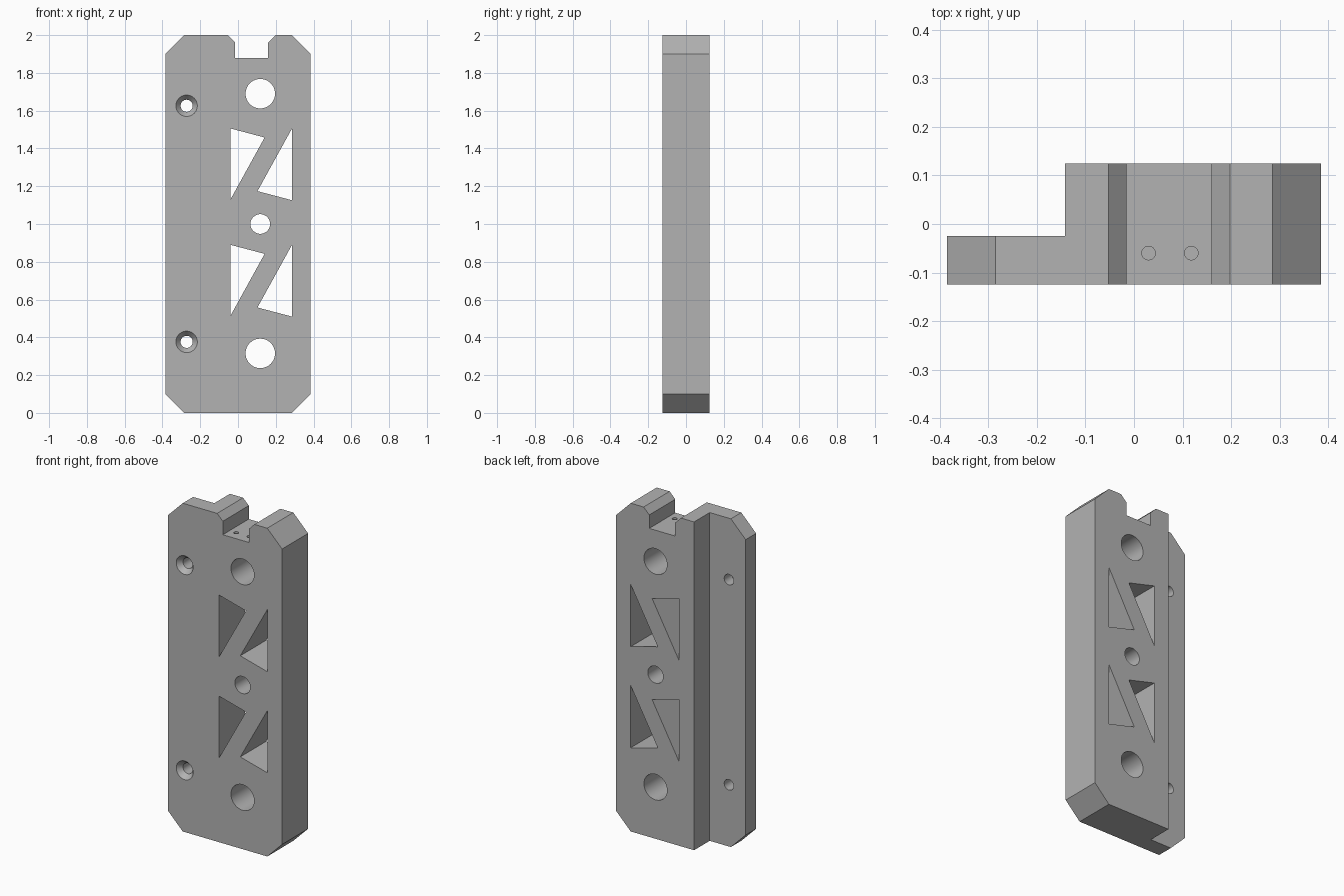
import bpy, bmesh, math
from mathutils import Matrix, Vector

cube = bpy.data.objects.get("Cube")
if cube:
    bpy.data.objects.remove(cube, do_unlink=True)

HALF_W, HALF_D, HEIGHT, CHAMFER = 0.385, 0.125, 2.0, 0.1


def make_object(name, bm):
    bmesh.ops.recalc_face_normals(bm, faces=bm.faces)
    mesh = bpy.data.meshes.new(name)
    bm.to_mesh(mesh)
    bm.free()
    obj = bpy.data.objects.new(name, mesh)
    bpy.context.collection.objects.link(obj)
    return obj


def prism(name, outline, y0, y1):
    """Extrude an (x, z) outline from y0 to y1."""
    bm = bmesh.new()
    face = bm.faces.new([bm.verts.new((x, y0, z)) for x, z in outline])
    out = bmesh.ops.extrude_face_region(bm, geom=[face])
    verts = [v for v in out["geom"] if isinstance(v, bmesh.types.BMVert)]
    bmesh.ops.translate(bm, verts=verts, vec=(0, y1 - y0, 0))
    return make_object(name, bm)


def drill(name, start, end, r_start, r_end, sides=48):
    """Round or conical cutter between two points."""
    start, end = Vector(start), Vector(end)
    axis = end - start
    turn = axis.to_track_quat("Z", "Y").to_matrix().to_4x4()
    bm = bmesh.new()
    bmesh.ops.create_cone(bm, cap_ends=True, segments=sides, radius1=r_start,
                          radius2=r_end, depth=axis.length,
                          matrix=Matrix.Translation((start + end) / 2) @ turn)
    return make_object(name, bm)


# Block outline with chamfered corners and the top notch
block = prism("mounting_block", [
    (-HALF_W + CHAMFER, 0), (HALF_W - CHAMFER, 0), (HALF_W, CHAMFER),
    (HALF_W, HEIGHT - CHAMFER), (HALF_W - CHAMFER, HEIGHT),
    (0.198, HEIGHT), (0.16, 1.962), (0.16, 1.88),
    (-0.015, 1.88), (-0.015, 1.962), (-0.053, HEIGHT),
    (-HALF_W + CHAMFER, HEIGHT), (-HALF_W, HEIGHT - CHAMFER), (-HALF_W, CHAMFER),
], -HALF_D, HALF_D)

# Rear step that leaves a thin flange
cutters = [prism("flange_step_cutter",
                 [(-0.6, -0.2), (-0.142, -0.2), (-0.142, 2.2), (-0.6, 2.2)], -0.025, 0.4)]

# Large and centre through holes
for z, radius in ((0.315, 0.078), (1.0, 0.052), (1.69, 0.078)):
    cutters.append(drill("through_hole_cutter", (0.118, -0.2, z), (0.118, 0.2, z), radius, radius))

# Countersunk screw holes in the flange
for z in (0.376, 1.626):
    cutters.append(drill("screw_hole_cutter", (-0.272, -0.2, z), (-0.272, 0.2, z), 0.032, 0.032))
    cutters.append(drill("countersink_cutter", (-0.272, -0.135, z), (-0.272, -0.095, z), 0.065, 0.032))

# Paired triangular windows, each pair with a diagonal web between
triangle = [(-0.163, 0.19), (0.019, 0.142), (-0.163, -0.188)]
for z in (0.7, 1.316):
    for s in (1, -1):
        cutters.append(prism("window_cutter",
                             [(0.122 + s * x, z + s * dz) for x, dz in triangle], -0.2, 0.2))

# Small blind holes in the notch floor
for x in (0.03, 0.118):
    cutters.append(drill("pin_hole_cutter", (x, -0.06, 1.95), (x, -0.06, 1.8), 0.014, 0.014, 24))

# Cut everything out of the block
bpy.context.view_layer.objects.active = block
for cutter in cutters:
    cutter.hide_render = True
    mod = block.modifiers.new("cut", "BOOLEAN")
    mod.operation, mod.solver, mod.object = "DIFFERENCE", "EXACT", cutter
    bpy.ops.object.modifier_apply(modifier=mod.name)
    bpy.data.objects.remove(cutter, do_unlink=True)

# Single grey finish
grey = bpy.data.materials.new("plain_grey")
grey.use_nodes = True
colour = (0.45, 0.45, 0.45, 1)
grey.diffuse_color = colour
grey.node_tree.nodes["Principled BSDF"].inputs["Base Color"].default_value = colour
block.data.materials.clear()
block.data.materials.append(grey)
for poly in block.data.polygons:
    poly.material_index = 0

bpy.ops.object.select_all(action="DESELECT")
block.select_set(True)
bpy.ops.object.shade_smooth_by_angle(angle=math.radians(30))
